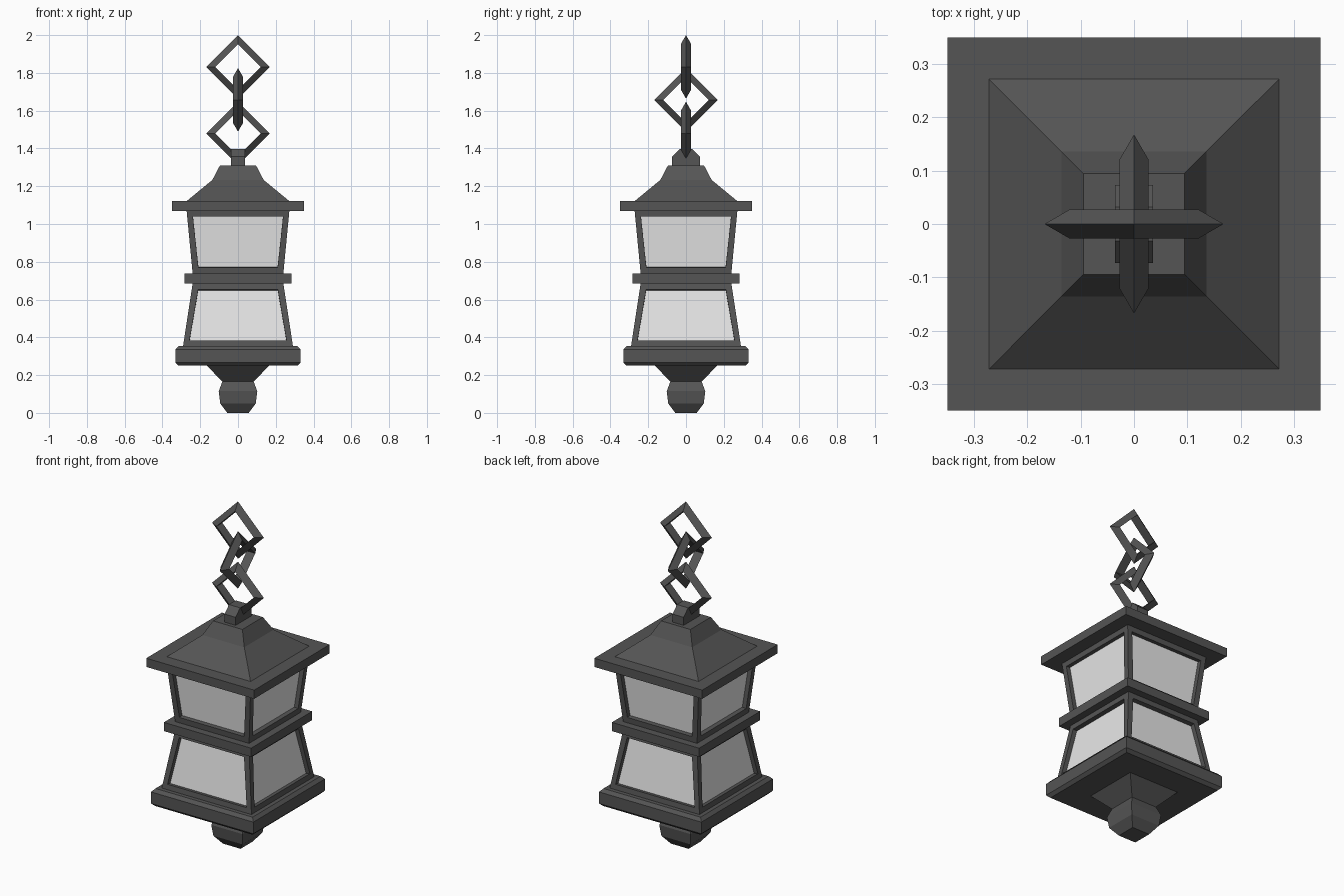
import bpy, bmesh, math

if "Cube" in bpy.data.objects:
    bpy.data.objects.remove(bpy.data.objects["Cube"])


def material(name, value):
    m = bpy.data.materials.new(name)
    m.diffuse_color = (value, value, value, 1)
    m.use_nodes = True
    m.node_tree.nodes["Principled BSDF"].inputs["Base Color"].default_value = m.diffuse_color
    return m


iron = material("dark_iron", 0.09)
glass = material("pale_glass", 0.8)


def add_object(name, bm, mats):
    me = bpy.data.meshes.new(name)
    bm.to_mesh(me)
    bm.free()
    for m in mats:
        me.materials.append(m)
    ob = bpy.data.objects.new(name, me)
    bpy.context.collection.objects.link(ob)
    return ob


def loft(levels):
    """Stack of rectangles: (half_x, half_y, z), capped at both ends."""
    bm = bmesh.new()
    rings = []
    for hx, hy, z in levels:
        rings.append([bm.verts.new((sx * hx, sy * hy, z))
                      for sx, sy in ((-1, -1), (1, -1), (1, 1), (-1, 1))])
    for a, b in zip(rings, rings[1:]):
        for i in range(4):
            j = (i + 1) % 4
            bm.faces.new((a[i], a[j], b[j], b[i]))
    bm.faces.new(rings[0][::-1])
    bm.faces.new(rings[-1])
    bm.normal_update()
    return bm


def square_part(name, profile):
    return add_object(name, loft([(h, h, z) for h, z in profile]), [iron])


def lantern_body(name, profile):
    """Tapered box with a recessed glass pane on each side."""
    bm = loft([(h, h, z) for h, z in profile])
    panes = [f for f in bm.faces if abs(f.normal.z) < 0.5]
    bmesh.ops.inset_individual(bm, faces=panes, thickness=0.045)
    bmesh.ops.inset_individual(bm, faces=panes, thickness=0.0, depth=-0.025)
    for f in panes:
        f.material_index = 1
    add_object(name, bm, [iron, glass])


# Hanging finial under the base
square_part("bottom_finial", [(0.057, 0.0), (0.094, 0.05), (0.102, 0.115),
                              (0.083, 0.165), (0.164, 0.25)])
# Base slab with chamfered edges
square_part("base_slab", [(0.315, 0.25), (0.332, 0.267), (0.332, 0.335),
                          (0.315, 0.353)])
# Two glazed tiers and the band between them
lantern_body("lower_tier", [(0.291, 0.353), (0.24, 0.686)])
square_part("middle_band", [(0.283, 0.686), (0.283, 0.737)])
lantern_body("upper_tier", [(0.24, 0.737), (0.272, 1.07)])
# Roof
square_part("eave_plate", [(0.35, 1.07), (0.35, 1.121)])
square_part("roof", [(0.272, 1.121), (0.136, 1.233), (0.095, 1.311)])
# Bracket holding the chain
add_object("chain_bracket", loft([(0.036, 0.073, 1.311), (0.036, 0.073, 1.358),
                                  (0.036, 0.032, 1.398)]), [iron])


# Chain: diamond links with a triangular bar, every second one turned
def chain_link(name, z, turn):
    bm = bmesh.new()
    rings = []
    for i in range(4):
        a = i * math.pi / 2
        ring = []
        for k in range(3):
            b = k * math.tau / 3
            r = 0.1365 + 0.0315 * math.cos(b)
            x, y = r * math.cos(a), 0.0315 * math.sin(b)
            ring.append(bm.verts.new((y, x, z + r * math.sin(a)) if turn
                                     else (x, y, z + r * math.sin(a))))
        rings.append(ring)
    for i in range(4):
        p, q = rings[i], rings[(i + 1) % 4]
        for k in range(3):
            n = (k + 1) % 3
            bm.faces.new((p[k], q[k], q[n], p[n]))
    bmesh.ops.recalc_face_normals(bm, faces=bm.faces[:])
    add_object(name, bm, [iron])


chain_link("chain_link_bottom", 1.479, False)
chain_link("chain_link_middle", 1.657, True)
chain_link("chain_link_top", 1.832, False)
